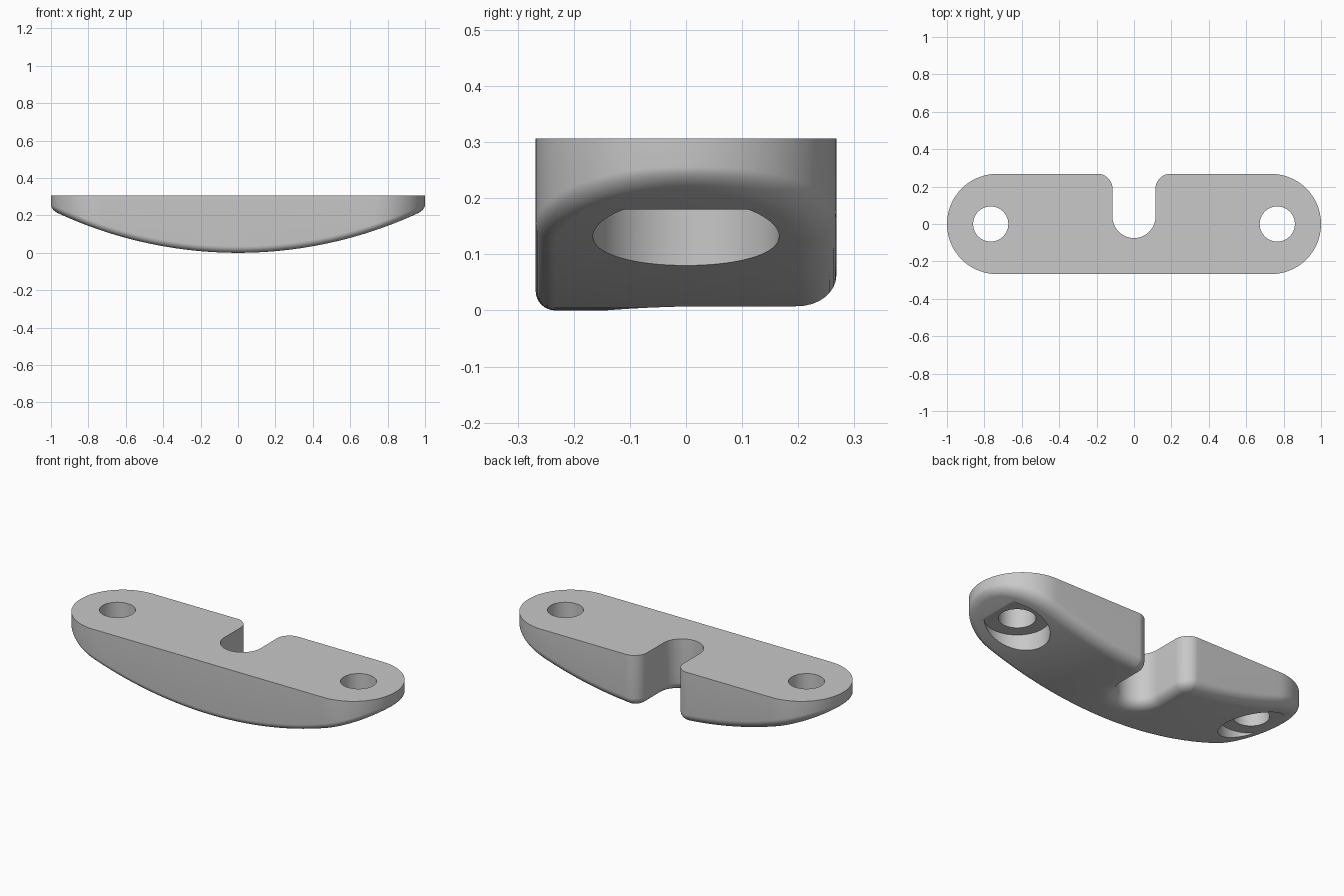
import bpy, bmesh
from math import sin, cos, pi, sqrt
from mathutils import Vector

if "Cube" in bpy.data.objects:
    bpy.data.objects.remove(bpy.data.objects["Cube"])

TOP, HALF_W, END_X = 0.306, 0.268, 0.732
BELLY_R = 2.29
HOLE_X = 0.766
STEPS = 8

grey = bpy.data.materials.new("plain grey")
grey.use_nodes = True
grey.diffuse_color = (0.58, 0.58, 0.58, 1)
grey.node_tree.nodes["Principled BSDF"].inputs["Base Color"].default_value = (0.58, 0.58, 0.58, 1)


def belly(x):
    """Height of the curved underside."""
    return BELLY_R - sqrt(BELLY_R ** 2 - x * x)


def make_object(name, bm):
    bmesh.ops.recalc_face_normals(bm, faces=bm.faces)
    mesh = bpy.data.meshes.new(name)
    bm.to_mesh(mesh)
    bm.free()
    mesh.materials.append(grey)
    obj = bpy.data.objects.new(name, mesh)
    bpy.context.collection.objects.link(obj)
    return obj


def loft(bm, rings):
    """Join closed rings of points with quads."""
    loops = [[bm.verts.new(p) for p in ring] for ring in rings]
    for a, b in zip(loops, loops[1:]):
        for i in range(len(a)):
            j = (i + 1) % len(a)
            bm.faces.new((a[i], a[j], b[j], b[i]))
    return loops


def ring_at(outline, t):
    """One ring of the rounded lower edge, t from 0 (wall) to pi/2 (underside)."""
    ring = []
    for p, n, w, h in outline:
        q = p + n * w * (1 - cos(t))
        ring.append(Vector((q.x, q.y, belly(q.x) + h * (1 - sin(t)))))
    return ring


def flat_ring(outline, z, t=0):
    return [Vector((v.x, v.y, z)) for v in ring_at(outline, t)]


angles = [pi / 2 * i / STEPS for i in range(STEPS + 1)]

# Body: stadium outline, wider rounding along the back edge
half = [(Vector((END_X + HALF_W * cos(a), HALF_W * sin(a))), Vector((cos(a), sin(a))))
        for a in [pi / 2 * i / 24 for i in range(25)]]
half += [(Vector((END_X * (1 - i / 20), HALF_W)), Vector((0, 1))) for i in range(1, 20)]
quarter_left = [(Vector((-p.x, p.y)), Vector((-n.x, n.y))) for p, n in reversed(half)]
back = half + [(Vector((0, HALF_W)), Vector((0, 1)))] + quarter_left
front = [(Vector((p.x, -p.y)), Vector((n.x, -n.y))) for p, n in reversed(back[1:-1])]

outline = []
for p, n in back + front:
    f = max(0, n.y) ** 2
    outline.append((p, -n, 0.035 + 0.035 * f, 0.025 + 0.01 * abs(n.y) + 0.02 * f))

bm = bmesh.new()
loops = loft(bm, [flat_ring(outline, TOP)] + [ring_at(outline, t) for t in angles])
bm.faces.new(loops[0])
last, count, m = loops[-1], len(outline), len(back) - 1
for i in range(m):
    quad = [last[i], last[i + 1], last[(count - i - 1) % count], last[(count - i) % count]]
    bm.faces.new(list(dict.fromkeys(quad)))
body = make_object("mounting_bar", bm)

# Notch cutter: slot with round end, rounded mouth and flared lower edge
SLOT, SLOT_Y, MOUTH = 0.115, 0.04, 0.08
mouth_x, mouth_y = SLOT + MOUTH, HALF_W + 0.0005 - MOUTH
side = [(Vector((mouth_x, 0.4)), Vector((0, 0)))]
for i in range(13):
    d = Vector((cos(pi / 2 + pi / 2 * i / 12), sin(pi / 2 + pi / 2 * i / 12)))
    side.append((Vector((mouth_x, mouth_y)) + d * MOUTH, -d))
for i in range(20):
    a = -pi / 2 * i / 20
    side.append((Vector((SLOT * cos(a), SLOT_Y + SLOT * sin(a))), Vector((cos(a), sin(a)))))
other = [(Vector((-p.x, p.y)), Vector((-n.x, n.y))) for p, n in reversed(side)]
slot = side + [(Vector((0, SLOT_Y - SLOT)), Vector((0, -1)))] + other
slot = [(p, n, 0.068, 0.054) for p, n in slot]

bm = bmesh.new()
rings = [flat_ring(slot, 0.5)] + [ring_at(slot, t) for t in angles]
loops = loft(bm, rings + [flat_ring(slot, -0.1, pi / 2)])
bm.faces.new(loops[0])
bm.faces.new(loops[-1])
cutters = [make_object("notch_cutter", bm)]


# Screw holes: through bore plus a wide recess from below
def cylinder_cutter(name, x, radius, z0, z1):
    ring = [Vector((x + radius * cos(2 * pi * i / 64), radius * sin(2 * pi * i / 64), z0))
            for i in range(64)]
    bm = bmesh.new()
    loops = loft(bm, [ring, [Vector((v.x, v.y, z1)) for v in ring]])
    bm.faces.new(loops[0])
    bm.faces.new(loops[1])
    cutters.append(make_object(name, bm))


for label, s in (("left", 1), ("right", -1)):
    cylinder_cutter(label + "_recess_cutter", s * HOLE_X, 0.166, -0.1, 0.18)
    cylinder_cutter(label + "_bore_cutter", s * HOLE_X, 0.094, -0.2, 0.5)

bpy.ops.object.select_all(action='DESELECT')
bpy.context.view_layer.objects.active = body
body.select_set(True)
for cutter in cutters:
    cutter.hide_render = True
    mod = body.modifiers.new(cutter.name, 'BOOLEAN')
    mod.operation, mod.solver, mod.object = 'DIFFERENCE', 'EXACT', cutter
    bpy.ops.object.modifier_apply(modifier=mod.name)
for cutter in cutters:
    bpy.data.objects.remove(cutter)

bpy.ops.object.shade_smooth_by_angle(angle=0.6)
